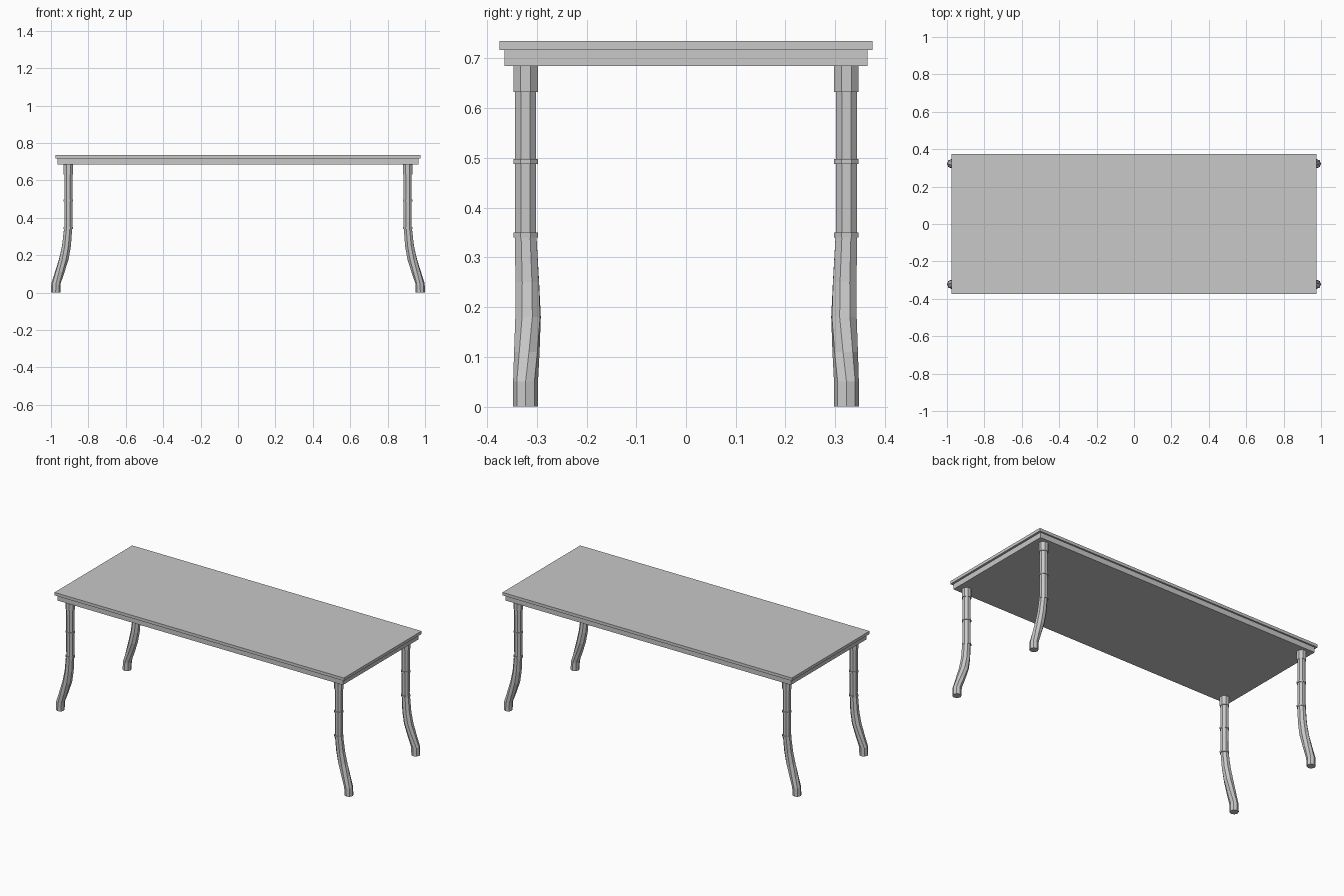
import bpy, bmesh
from math import cos, sin, radians

if "Cube" in bpy.data.objects:
    bpy.data.objects.remove(bpy.data.objects["Cube"])

grey = bpy.data.materials.new("plain grey")
grey.use_nodes = True
grey.diffuse_color = (0.58, 0.58, 0.58, 1)
grey.node_tree.nodes["Principled BSDF"].inputs["Base Color"].default_value = (0.58, 0.58, 0.58, 1)

SIDES = 8


def finish(bm, name):
    bmesh.ops.recalc_face_normals(bm, faces=bm.faces)
    mesh = bpy.data.meshes.new(name)
    bm.to_mesh(mesh)
    bm.free()
    mesh.materials.append(grey)
    obj = bpy.data.objects.new(name, mesh)
    bpy.context.collection.objects.link(obj)
    return obj


def slab(name, half_x, half_y, z0, z1):
    bm = bmesh.new()
    bmesh.ops.create_cube(bm, size=1)
    for v in bm.verts:
        v.co.x *= 2 * half_x
        v.co.y *= 2 * half_y
        v.co.z = z1 if v.co.z > 0 else z0
    return finish(bm, name)


def loft(bm, sections, sx, sy):
    """Octagonal tube through (x, y, z, radius, twist) sections, mirrored by signs."""
    rings = []
    for x, y, z, r, twist in sections:
        ring = []
        for i in range(SIDES):
            a = radians(360 / SIDES * (i + 0.5) + twist)
            ring.append(bm.verts.new((sx * (x + r * cos(a)), sy * (y - r * sin(a)), z)))
        rings.append(ring)
    for low, high in zip(rings, rings[1:]):
        for i in range(SIDES):
            j = (i + 1) % SIDES
            bm.faces.new((low[i], low[j], high[j], high[i]))
    bm.faces.new(rings[0])
    bm.faces.new(rings[-1])


# Table top and the solid frame under it
slab("table_top", 0.977, 0.375, 0.717, 0.735)
slab("apron", 0.964, 0.365, 0.685, 0.717)

# Leg parts, drawn for one corner: centre x, centre y, height, radius, twist
LX, LY = 0.907, 0.3225
curved_leg = [
    (0.975, LY, 0, 0.025, -22.5),
    (0.973, LY, 0.05, 0.025, -22.5),
    (0.953, 0.32, 0.11, 0.026, -13),
    (0.931, 0.3175, 0.18, 0.027, -4),
    (0.917, 0.319, 0.25, 0.0255, -1),
    (0.908, LY, 0.345, 0.0235, 0),
]
shaft = [(LX, LY, 0.345, 0.0228, 0), (LX, LY, 0.64, 0.0232, 0)]


def collar(z0, z1):
    return [(LX, LY, z0, 0.0268, 0), (LX, LY, z1, 0.0268, 0)]


for sx, side in ((1, "left"), (-1, "right")):
    for sy, end in ((-1, "front"), (1, "back")):
        corner = f"{end}_{side}"
        for part, pieces in (
            ("leg", [curved_leg, shaft]),
            ("leg_rings", [collar(0.34, 0.35), collar(0.488, 0.498)]),
            ("leg_capital", [collar(0.632, 0.686)]),
        ):
            bm = bmesh.new()
            for piece in pieces:
                loft(bm, piece, sx, sy)
            finish(bm, f"{corner}_{part}")
